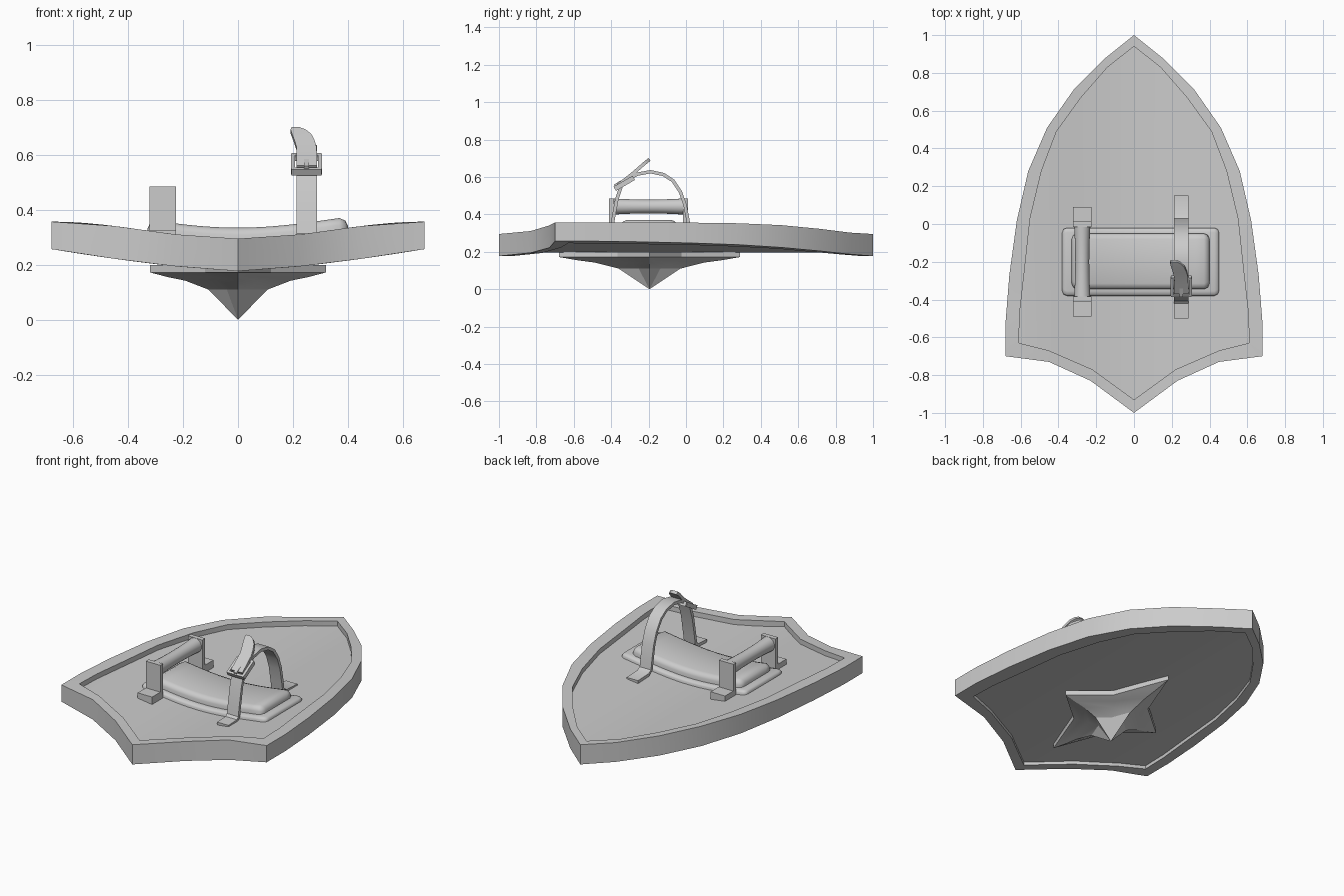
import bpy
import bmesh
from math import sin, cos, pi, radians
from mathutils import Vector

if "Cube" in bpy.data.objects:
    bpy.data.objects.remove(bpy.data.objects["Cube"])

grey = bpy.data.materials.new("plain grey")
grey.use_nodes = True
grey.diffuse_color = (0.6, 0.6, 0.6, 1)
grey.node_tree.nodes["Principled BSDF"].inputs["Base Color"].default_value = (0.6, 0.6, 0.6, 1)


def loft(name, rings, cyclic=False, angle=30):
    """Skin closed rings of equal point count; cap the ends unless cyclic."""
    bm = bmesh.new()
    rows = [[bm.verts.new(p) for p in ring] for ring in rings]
    n = len(rows[0])
    pairs = list(zip(rows, rows[1:])) + ([(rows[-1], rows[0])] if cyclic else [])
    for a, b in pairs:
        for i in range(n):
            j = (i + 1) % n
            bm.faces.new((a[i], a[j], b[j], b[i]))
    if not cyclic:
        bm.faces.new(rows[0])
        bm.faces.new(rows[-1])
    bmesh.ops.remove_doubles(bm, verts=bm.verts, dist=0.0005)
    bmesh.ops.recalc_face_normals(bm, faces=bm.faces)
    mesh = bpy.data.meshes.new(name)
    bm.to_mesh(mesh)
    bm.free()
    mesh.materials.append(grey)
    obj = bpy.data.objects.new(name, mesh)
    bpy.context.collection.objects.link(obj)
    bpy.ops.object.select_all(action='DESELECT')
    obj.select_set(True)
    bpy.context.view_layer.objects.active = obj
    bpy.ops.object.shade_smooth_by_angle(angle=radians(angle))
    return obj


def box(name, x, y, z):
    return loft(name, [[(u, y[0], z[0]), (u, y[1], z[0]), (u, y[1], z[1]), (u, y[0], z[1])] for u in x])


def ribbon(name, path, widths, thick=0.018):
    """Flat band along a path, its width lying along x."""
    pts = [Vector(p) for p in path]
    rings = []
    for i, p in enumerate(pts):
        t = pts[min(i + 1, len(pts) - 1)] - pts[max(i - 1, 0)]
        n = Vector((0, -t.z, t.y)).normalized() * thick / 2
        w = Vector((widths[i] / 2, 0, 0))
        rings.append([p - w - n, p + w - n, p + w + n, p - w + n])
    return loft(name, rings)


# Curvature of the board: both faces rise towards the sides
def top_z(x):
    return 0.295 + 0.062 * sin(pi / 2 * min(abs(x) / 0.68, 1)) ** 2


def low_z(x):
    return 0.177 + 0.08 * (abs(x) / 0.68) ** 1.4


RECESS = 0.03
LIP = 0.02
outer = [(0, 1), (.15, .88), (.32, .71), (.46, .51), (.56, .28), (.62, .02),
         (.66, -.27), (.68, -.52), (.68, -.70), (.45, -.73), (.23, -.83), (0, -1)]
inner = [(0, .94), (.14, .83), (.28, .67), (.41, .49), (.49, .28), (.55, .03),
         (.58, -.25), (.605, -.47), (.61, -.63), (.45, -.67), (.22, -.77), (0, -.93)]


def whole(half):
    return half + [(-x, y) for x, y in half[-2:0:-1]]


# Raised border
loft("shield_rim", [[(a, b, top_z(a)), (c, d, top_z(c)), (c, d, low_z(c)), (a, b, low_z(a))]
                    for (a, b), (c, d) in zip(whole(outer), whole(inner))], cyclic=True)


# Recessed panel, made of strips running along y
def y_at(points, x):
    for (a, b), (c, d) in zip(points, points[1:]):
        if a <= x <= c:
            return b + (d - b) * (x - a) / max(c - a, 1e-6)
    return points[-1][1]


front_edge = inner[:7:-1]
back_edge = inner[:9]
half_x = sorted({x for x, y in inner} | {.07, .35})
columns = []
for x in [-v for v in half_x[:0:-1]] + half_x:
    y0, y1 = y_at(front_edge, abs(x)), y_at(back_edge, abs(x))
    hi, lo = top_z(x) - RECESS, low_z(x) + LIP
    columns.append([(x, y0, lo), (x, y1, lo), (x, y1, hi), (x, y0, hi)])
loft("shield_panel", columns)

# Four-pointed spiked boss on the underside
tips = [(.32, 0), (.12, .17), (0, .485), (-.12, .17), (-.32, 0), (-.12, -.17), (0, -.485), (.12, -.17)]
levels = [(1, .2), (1, .172), (.8, .155), (.6, .142), (.34, .11), (0, 0)]
loft("boss_spike", [[(x * s, y * s - .195, z) for x, y in tips] for s, z in levels], angle=20)


# Arm pad: flange and cushion, both following the board
def cushion(name, x0, x1, y0, y1, base, height, r):
    ends = [(0, r, .35), (r * .3, r * .3, .75), (r, 0, 1)]
    steps = 14
    stations = [(x0 + d, i, h) for d, i, h in ends]
    stations += [(x0 + r + (x1 - x0 - 2 * r) * k / steps, 0, 1) for k in range(1, steps)]
    stations += [(x1 - d, i, h) for d, i, h in reversed(ends)]
    rings = []
    for x, inset, h in stations:
        z = top_z(x) - RECESS + base
        a, b, t = y0 + inset, y1 - inset, height * h
        rings.append([(x, a, z - .01), (x, b, z - .01), (x, b, z + t * .5), (x, b - r * .3, z + t * .85),
                      (x, b - r, z + t), (x, a + r, z + t), (x, a + r * .3, z + t * .85), (x, a, z + t * .5)])
    loft(name, rings, angle=50)


cushion("pad_flange", -.38, .45, -.38, -.02, 0, .025, .025)
cushion("pad_cushion", -.33, .40, -.345, -.05, .02, .05, .03)

# Grip with two L-shaped brackets
MID = -.2
for side, label in ((-1, "front"), (1, "back")):
    def span(a, b):
        return sorted((MID + side * a, MID + side * b))
    box("grip_foot_" + label, (-.322, -.226), span(.185, .29), (.26, .325))
    box("grip_post_" + label, (-.322, -.226), span(.185, .212), (.32, .485))
grip = []
for k in range(9):
    u = k / 4 - 1
    r = .037 + .006 * u * u
    grip.append([(-.274 + r * cos(a * pi / 10), MID + .187 * u, .442 + r * sin(a * pi / 10)) for a in range(20)])
loft("grip_bar", grip, angle=40)

# Arm strap in two lengths, joined by a buckle
X = .25
back = [(.15, .288), (.05, .292), (.02, .31), (.012, .36), (-.005, .45), (-.03, .52), (-.07, .58),
        (-.12, .613), (-.19, .628), (-.26, .615), (-.31, .59), (-.345, .56)]
front = [(-.5, .288), (-.42, .292), (-.4, .31), (-.392, .36), (-.37, .48), (-.34, .57)]
for name, path in (("strap_back", back), ("strap_front", front)):
    ribbon(name, [(X, y, z) for y, z in path], [.075] * len(path))

tail = [(.25, -.365, .555), (.25, -.32, .59), (.25, -.28, .622), (.242, -.25, .648),
        (.232, -.225, .67), (.219, -.205, .686), (.21, -.195, .694)]
ribbon("strap_tail", tail, [.075, .075, .073, .073, .07, .055, .03])

# Buckle frame and prong, tilted with the strap
low, high = Vector((X, -.375, .54)), Vector((X, -.285, .592))
for s, label in ((-1, "right"), (1, "left")):
    shift = Vector((s * .049, 0, 0))
    ribbon("buckle_side_" + label, [low + shift, high + shift], [.014] * 2, .026)
for p, label in ((low, "front"), (high, "back")):
    step = Vector((0, .006, .0035))
    ribbon("buckle_bar_" + label, [p - step, p + step], [.11] * 2, .026)
lift = Vector((0, -.008, .014))
ribbon("buckle_prong", [low + lift, low.lerp(high, .5) + lift], [.018] * 2, .012)
